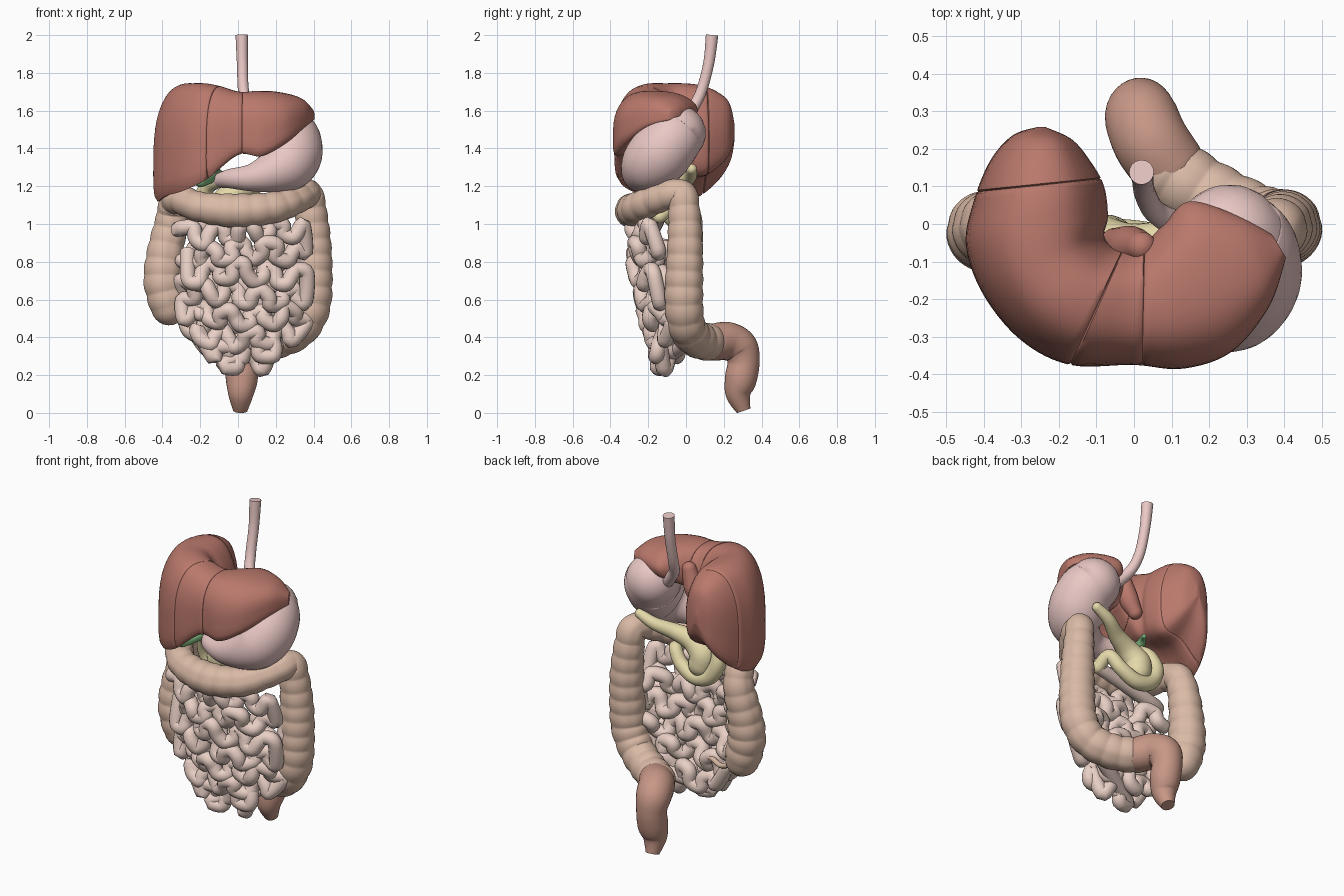
import bpy, bmesh, math, random
from mathutils import Vector

if "Cube" in bpy.data.objects:
    bpy.data.objects.remove(bpy.data.objects["Cube"])

random.seed(4)


def material(name, rgb):
    m = bpy.data.materials.new(name)
    m.diffuse_color = (*rgb, 1)
    m.use_nodes = True
    m.node_tree.nodes["Principled BSDF"].inputs["Base Color"].default_value = m.diffuse_color
    return m


LIVER = material("liver_red", (.49, .19, .15))
STOMACH = material("stomach_pink", (.82, .58, .56))
COLON = material("colon_tan", (.70, .49, .38))
SMALL = material("intestine_pink", (.82, .63, .56))
RECTUM = material("rectum_brown", (.57, .31, .24))
PANCREAS = material("pancreas_yellow", (.78, .69, .40))
GREEN = material("gall_green", (.22, .5, .22))


def cr(pts, u, closed=False):
    """Catmull-Rom point at parameter u on tuples of any length."""
    n = len(pts)
    i = math.floor(u) if closed else min(int(u), n - 2)
    f = u - i
    idx = [(i + k) % n if closed else max(0, min(n - 1, i + k)) for k in (-1, 0, 1, 2)]
    return [0.5 * (2 * b + (c - a) * f + (2 * a - 5 * b + 4 * c - d) * f * f
                   + (3 * b - a - 3 * c + d) * f ** 3)
            for a, b, c, d in zip(*(pts[k] for k in idx))]


def loft(name, rings, mat):
    """Skin a list of equal closed rings and cap both ends."""
    bm = bmesh.new()
    vs = [[bm.verts.new(p) for p in r] for r in rings]
    n = len(vs[0])
    for a, b in zip(vs, vs[1:]):
        for i in range(n):
            bm.faces.new((a[i], a[(i + 1) % n], b[(i + 1) % n], b[i]))
    bm.faces.new(vs[0][::-1])
    bm.faces.new(vs[-1])
    bmesh.ops.recalc_face_normals(bm, faces=bm.faces)
    me = bpy.data.meshes.new(name)
    bm.to_mesh(me)
    bm.free()
    me.materials.append(mat)
    ob = bpy.data.objects.new(name, me)
    bpy.context.collection.objects.link(ob)
    bpy.ops.object.select_all(action='DESELECT')
    ob.select_set(True)
    bpy.context.view_layer.objects.active = ob
    bpy.ops.object.shade_smooth_by_angle(angle=math.radians(55))
    return ob


def tube(name, pts, mat, sides=20, per=10, caps=(True, True), pouch=0, pitch=.085):
    """Sweep a circle along (x, y, z, radius) points; pouch adds bulging segments."""
    s = [cr(pts, i / per) for i in range((len(pts) - 1) * per + 1)]
    c = [Vector(p[:3]) for p in s]
    r = [p[3] for p in s]
    nrm, dist, body = Vector((.31, .52, .8)), 0, []
    last = len(c) - 1
    for i in range(last + 1):
        t = (c[min(i + 1, last)] - c[max(i - 1, 0)]).normalized()
        nrm = (nrm - t * nrm.dot(t)).normalized()
        if i:
            dist += (c[i] - c[i - 1]).length
        bulge = 1 + pouch * (abs(math.sin(math.pi * dist / pitch)) - .6)
        body.append((c[i], t, nrm.copy(), r[i] * bulge))
    steps = [math.radians(a) for a in (15, 30, 45, 60, 75, 87)]

    def dome(e, sign):
        p, t, n, rad = e
        return [(p + t * sign * rad * math.sin(a), t, n, rad * math.cos(a)) for a in steps]
    if caps[0]:
        body = dome(body[0], -1)[::-1] + body
    if caps[1]:
        body += dome(body[-1], 1)
    rings = []
    for p, t, n, rad in body:
        b = t.cross(n)
        ring = []
        for k in range(sides):
            a = 2 * math.pi * k / sides
            band = 1 - pouch * .6 * max(0, math.cos(3 * a)) ** 6
            ring.append(p + (n * math.cos(a) + b * math.sin(a)) * rad * band)
        rings.append(ring)
    return loft(name, rings, mat)


# Liver: crescent of stations (outer x, y, inner x, y, outer bottom, inner bottom, top)
stations = [
    (-.26, .258, -.235, .258, 1.45, 1.45, 1.52), (-.325, .235, -.165, .225, 1.33, 1.35, 1.64),
    (-.385, .165, -.115, .165, 1.22, 1.28, 1.70),
    (-.43, .05, -.08, .10, 1.13, 1.24, 1.735), (-.447, -.06, -.07, .02, 1.11, 1.26, 1.745),
    (-.40, -.19, -.08, -.03, 1.14, 1.28, 1.745), (-.30, -.31, -.06, -.06, 1.17, 1.30, 1.745),
    (-.17, -.375, -.03, -.07, 1.23, 1.38, 1.73), (0, -.375, .02, -.06, 1.36, 1.45, 1.70),
    (.13, -.385, .08, 0, 1.35, 1.50, 1.705), (.26, -.34, .15, .06, 1.42, 1.54, 1.70),
    (.36, -.22, .28, .02, 1.51, 1.56, 1.67), (.405, -.09, .37, -.03, 1.55, 1.57, 1.61)]
section = [(.06, 0), (0, .35), (.05, .7), (.23, .93), (.5, 1), (.77, .93),
           (.95, .67), (1, .35), (.9, .08), (.5, .1)]


def liver_ring(u, shrink):
    ox, oy, ix, iy, zo, zi, zt = cr(stations, u)
    pts = []
    for k in range(40):
        s, t = cr(section, k / 4, True)
        zb = zo + (zi - zo) * s
        pts.append(Vector((ox + (ix - ox) * s, oy + (iy - oy) * s, zb + (zt - zb) * t)))
    mid = sum(pts, Vector()) / len(pts)
    return [mid + (p - mid) * shrink for p in pts]


for name, a, b in (("liver_right_posterior", 0, 2.7), ("liver_right_anterior", 2.7, 7),
                   ("liver_left_medial", 7, 8.15), ("liver_left_lateral", 8.15, 12)):
    n = max(6, int((b - a) * 7))
    us = [a + .04 + (b - a - .08) * i / n for i in range(n + 1)]
    loft(name, [liver_ring(a, .97)] + [liver_ring(u, 1) for u in us] + [liver_ring(b, .97)], LIVER)
tube("liver_caudate_lobe", [(-.05, -.05, 1.42, .04), (-.01, -.06, 1.5, .055), (.02, -.06, 1.6, .04)], LIVER)

# Oesophagus and stomach
tube("oesophagus", [(.02, .138, 2.0, .033), (.023, .12, 1.85, .029), (.03, .08, 1.7, .029),
                    (.06, .03, 1.6, .031), (.15, -.02, 1.5, .04)], STOMACH, caps=(False, True))
tube("stomach", [(.255, -.045, 1.48, .15), (.28, -.085, 1.435, .161), (.278, -.145, 1.365, .166),
                 (.245, -.2, 1.312, .15), (.17, -.235, 1.272, .11), (.07, -.24, 1.245, .073),
                 (-.04, -.2, 1.24, .052), (-.10, -.14, 1.23, .038)], STOMACH, sides=36)

# Duodenum, pancreas, gallbladder
tube("duodenum", [(-.09, -.15, 1.23, .036), (-.16, -.08, 1.2, .042), (-.19, -.04, 1.1, .045),
                  (-.14, -.03, 1.0, .046), (-.04, -.03, .97, .044), (.06, -.04, 1.02, .04),
                  (.12, -.07, 1.09, .037), (.14, -.14, 1.04, .037)], PANCREAS)
tube("pancreas", [(.29, .03, 1.29, .028), (.2, .02, 1.25, .036), (.1, -.03, 1.21, .046),
                  (0, -.06, 1.17, .062), (-.07, -.06, 1.11, .078), (-.07, -.05, 1.05, .075)], PANCREAS)
tube("gallbladder", [(-.2, -.25, 1.225, .03), (-.15, -.15, 1.25, .034), (-.12, -.07, 1.28, .02),
                     (-.09, -.02, 1.27, .012)], GREEN)

# Large intestine: caecum, ascending, transverse, descending, sigmoid
tube("colon", [
    (-.365, -.02, .56, .1), (-.395, -.02, .7, .105), (-.385, -.01, .85, .097), (-.355, 0, 1.0, .087),
    (-.34, -.03, 1.1, .08), (-.31, -.12, 1.13, .077), (-.2, -.24, 1.09, .08), (0, -.285, 1.07, .09),
    (.2, -.25, 1.09, .082), (.33, -.13, 1.14, .075), (.37, -.03, 1.16, .078), (.385, -.01, 1.08, .083),
    (.4, -.005, .9, .093), (.4, -.01, .7, .1), (.385, -.01, .55, .101), (.32, .01, .44, .098),
    (.2, .07, .385, .098), (.09, .14, .375, .098)], COLON, sides=36, per=22, pouch=.06)
tube("appendix", [(-.32, .02, .53, .016), (-.24, .01, .5, .015), (-.16, -.02, .51, .014),
                  (-.1, -.03, .5, .012)], COLON, sides=10)

# Rectum
tube("rectum", [(.09, .155, .375, .099), (.045, .22, .38, .101), (.02, .283, .345, .098),
                (.018, .305, .27, .085), (.02, .29, .18, .085), (.015, .277, .1, .068),
                (.012, .305, .012, .038)], RECTUM, sides=28, caps=(True, False))


# Small intestine: one meandering tube, down a front layer and back up behind it
def winding_rows(zs, depth, flip):
    pts = []
    for k, z in enumerate(zs):
        half = .315 if z > .45 else max(.07, .315 - (.45 - z) * 1.2)
        n = max(4, round(2 * half / .034))
        xs = [.035 + half * (2 * i / n - 1) for i in range(n + 1)]
        if (k + flip) % 2:
            xs.reverse()
        shift = random.uniform(-.6, .6) + k * .9
        for x in xs:
            ph = 2 * math.pi * x / .155 + shift
            front = -.262 + max(0, .75 - z) * .27 + .9 * (x - .02) ** 2
            pts.append((x - .016 * math.sin(2 * ph) + random.uniform(-.008, .008),
                        front + depth + .025 * math.sin(x * 23 + z * 23) + random.uniform(-.01, .01),
                        z + .043 * math.sin(ph) + .015 * math.sin(x * 9 + k)
                        + random.uniform(-.008, .008), .041))
    return pts


front_rows = winding_rows([.955, .845, .735, .625, .515, .405, .325, .265], 0, 0)
back_rows = winding_rows([.35 + .12 * i for i in range(5)], .085, 1)
tube("small_intestine", [(.14, -.14, 1.04, .036)] + front_rows + back_rows, SMALL, sides=14, per=5)
tube("terminal_ileum", [(-.2, -.15, .52, .036), (-.24, -.12, .57, .036), (-.29, -.07, .6, .036),
                        (-.35, -.04, .6, .036)], SMALL)
